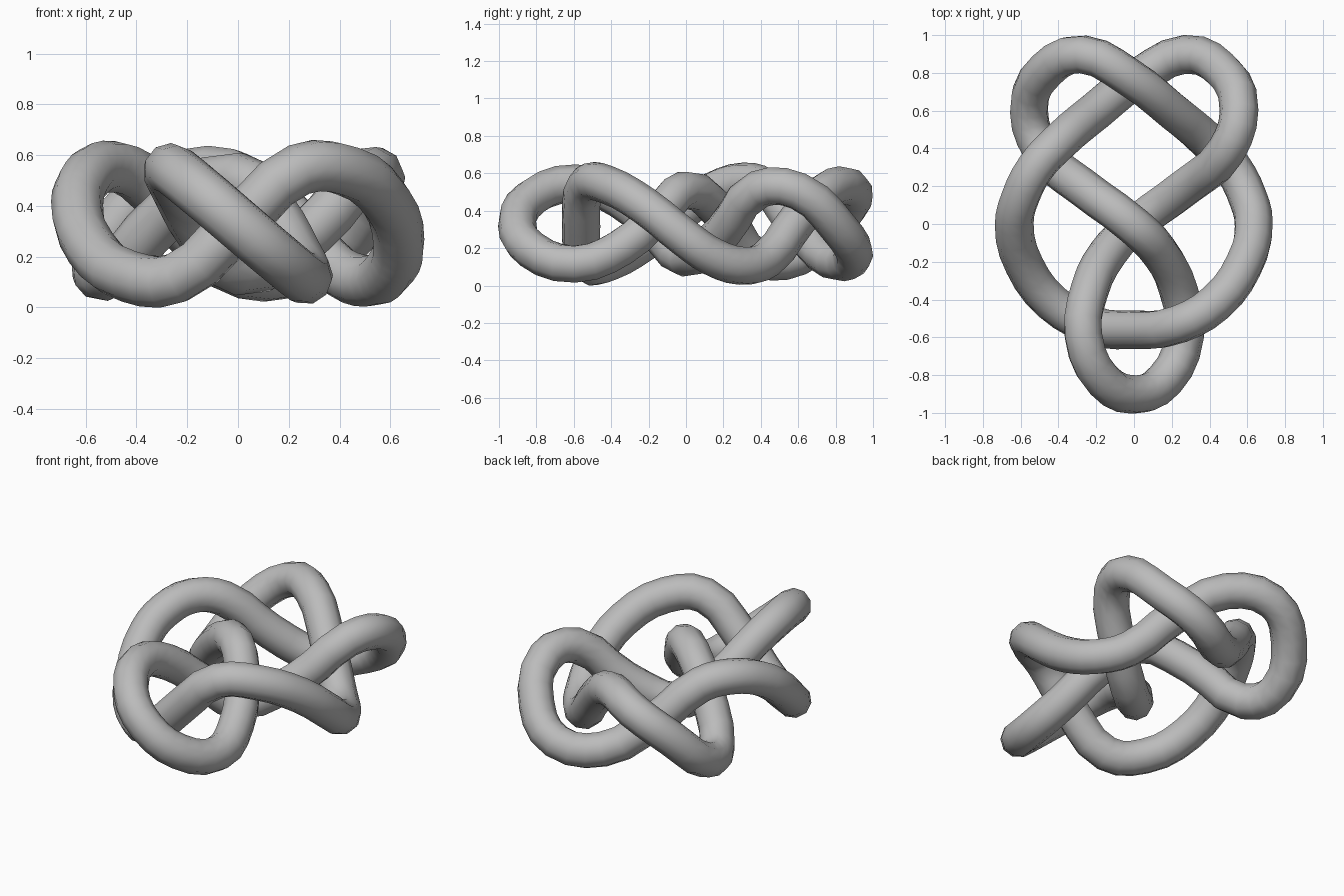
import bpy
import math

cube = bpy.data.objects.get("Cube")
if cube:
    bpy.data.objects.remove(cube, do_unlink=True)

MID = 0.33      # height of the half-turn axis
RADIUS = 0.103

# One half of the knot's centre line, from the front tip to the ring's front
half = [
    (0, -0.903, MID), (-0.165, -0.825, 0.47), (-0.268, -0.59, 0.545),
    (-0.235, -0.35, 0.46), (-0.135, -0.15, 0.285), (0, -0.01, 0.15),
    (0.28, 0.2, 0.29), (0.49, 0.39, 0.515), (0.556, 0.6, 0.505),
    (0.465, 0.815, 0.31), (0.27, 0.898, 0.165), (0.03, 0.78, 0.135),
    (-0.2, 0.6, 0.305), (-0.4, 0.43, 0.52), (-0.52, 0.3, 0.555),
    (-0.602, 0.14, 0.505), (-0.634, 0, 0.41), (-0.58, -0.22, 0.235),
    (-0.43, -0.42, 0.122), (-0.24, -0.53, 0.117), (0, -0.56, MID),
]

# The other half is the same path turned half way round the y axis
path = half + [(-x, y, 2 * MID - z) for x, y, z in reversed(half[1:-1])]

# Closed centre line with a round bevel
curve = bpy.data.curves.new("knot_path", "CURVE")
curve.dimensions = "3D"
curve.resolution_u = 3
curve.bevel_depth = RADIUS
curve.bevel_resolution = 3
curve.twist_mode = "MINIMUM"
spline = curve.splines.new("BEZIER")
spline.bezier_points.add(len(path) - 1)
for point, co in zip(spline.bezier_points, path):
    point.co = co
    point.handle_left_type = point.handle_right_type = "AUTO"
spline.use_cyclic_u = True

knot = bpy.data.objects.new("knotted_tube", curve)
bpy.context.collection.objects.link(knot)

# Plain grey material
grey = bpy.data.materials.new("plain_grey")
grey.use_nodes = True
colour = (0.5, 0.5, 0.5, 1)
grey.diffuse_color = colour
grey.node_tree.nodes["Principled BSDF"].inputs["Base Color"].default_value = colour
curve.materials.append(grey)

# Turn the tube into a smooth-shaded mesh
bpy.ops.object.select_all(action="DESELECT")
knot.select_set(True)
bpy.context.view_layer.objects.active = knot
bpy.ops.object.convert(target="MESH")
bpy.ops.object.shade_smooth_by_angle(angle=math.radians(60))
